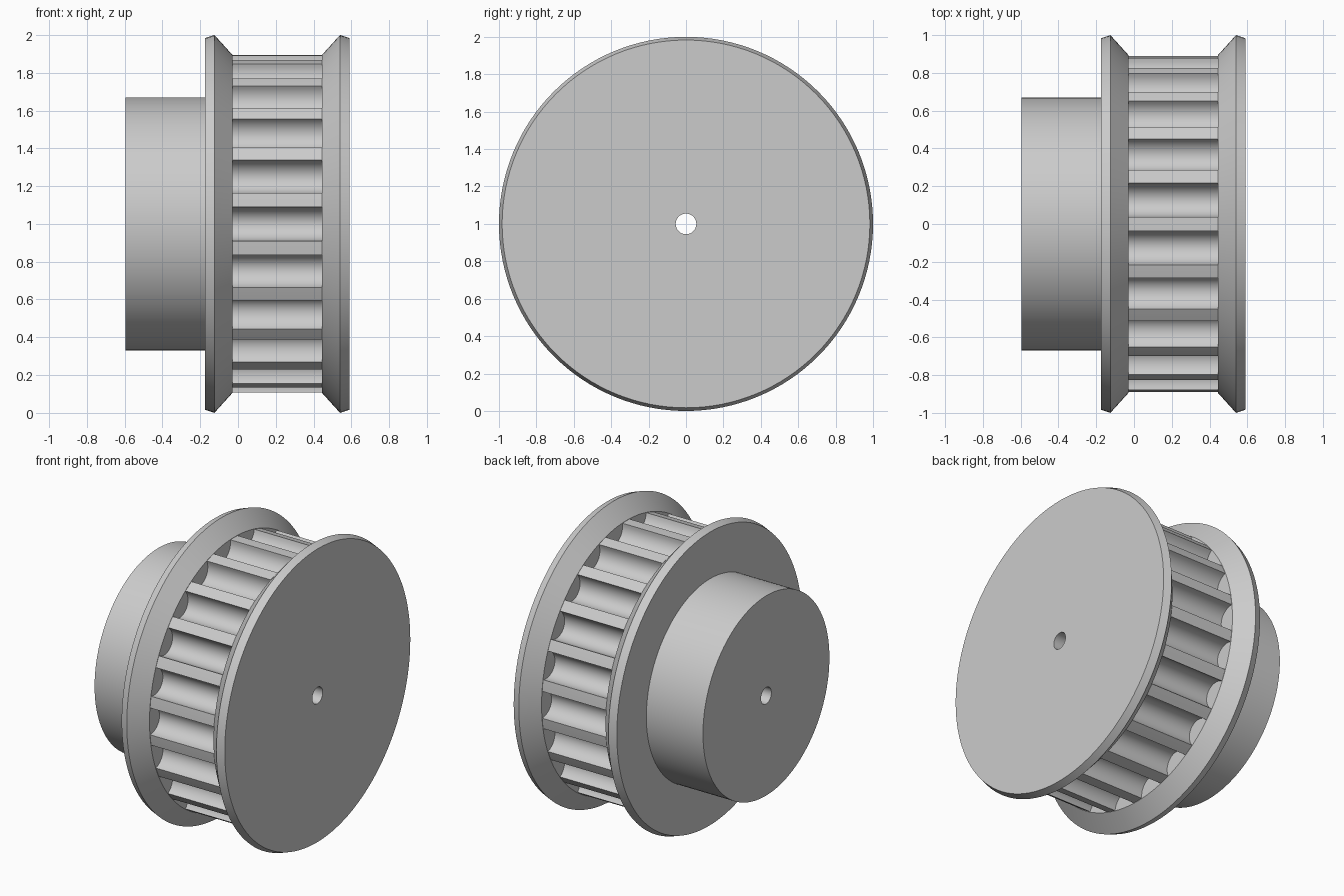
import bpy, bmesh, math

if "Cube" in bpy.data.objects:
    bpy.data.objects.remove(bpy.data.objects["Cube"])

TEETH = 22
TIP_R = 0.893      # tooth tip radius
PITCH = 2 * math.pi / TEETH
HALF_GROOVE = math.radians(5.8)


def finish(name, bm):
    bmesh.ops.recalc_face_normals(bm, faces=bm.faces)
    mesh = bpy.data.meshes.new(name)
    bm.to_mesh(mesh)
    bm.free()
    obj = bpy.data.objects.new(name, mesh)
    obj.location.z = 1.0
    bpy.context.collection.objects.link(obj)
    bpy.ops.object.select_all(action='DESELECT')
    obj.select_set(True)
    bpy.context.view_layer.objects.active = obj
    bpy.ops.object.shade_smooth_by_angle(angle=math.radians(20))
    return obj


def lathe(name, profile, steps=128):
    """Revolve a closed (x, radius) profile about the x axis."""
    bm = bmesh.new()
    rings = []
    for i in range(steps):
        a = 2 * math.pi * i / steps
        rings.append([bm.verts.new((x, r * math.cos(a), r * math.sin(a)))
                      for x, r in profile])
    n = len(profile)
    for i in range(steps):
        p, q = rings[i], rings[(i + 1) % steps]
        for j in range(n):
            k = (j + 1) % n
            bm.faces.new((p[j], p[k], q[k], q[j]))
    return finish(name, bm)


# Hub, both flanges, core and bore in one turned body
lathe("hub_and_flanges", [
    (-0.595, 0.055), (-0.595, 0.67), (-0.175, 0.67),
    (-0.175, 0.983), (-0.125, 1.0), (-0.03, TIP_R + 0.002),
    (-0.03, 0.77), (0.445, 0.77),
    (0.445, TIP_R + 0.002), (0.54, 1.0), (0.59, 0.983), (0.59, 0.055),
])


# Toothed rim: round-bottomed grooves separated by narrow lands
def rim_outline():
    pts = []
    chord_r = TIP_R * math.cos(HALF_GROOVE)
    half_w = TIP_R * math.sin(HALF_GROOVE)
    for t in range(TEETH):
        c = math.pi + t * PITCH            # first groove faces the front
        for i in range(17):
            b = math.pi * i / 16
            u = -half_w * math.cos(b)
            v = chord_r - 0.1 * math.sin(b)
            pts.append((v * math.cos(c) - u * math.sin(c),
                        v * math.sin(c) + u * math.cos(c)))
        mid = c + PITCH / 2                # crown of the land
        pts.append((TIP_R * math.cos(mid), TIP_R * math.sin(mid)))
    return pts


bm = bmesh.new()
outline = rim_outline()
left = [bm.verts.new((-0.033, y, z)) for y, z in outline]
right = [bm.verts.new((0.448, y, z)) for y, z in outline]
for i in range(len(outline)):
    j = (i + 1) % len(outline)
    bm.faces.new((left[i], left[j], right[j], right[i]))
finish("toothed_rim", bm)
